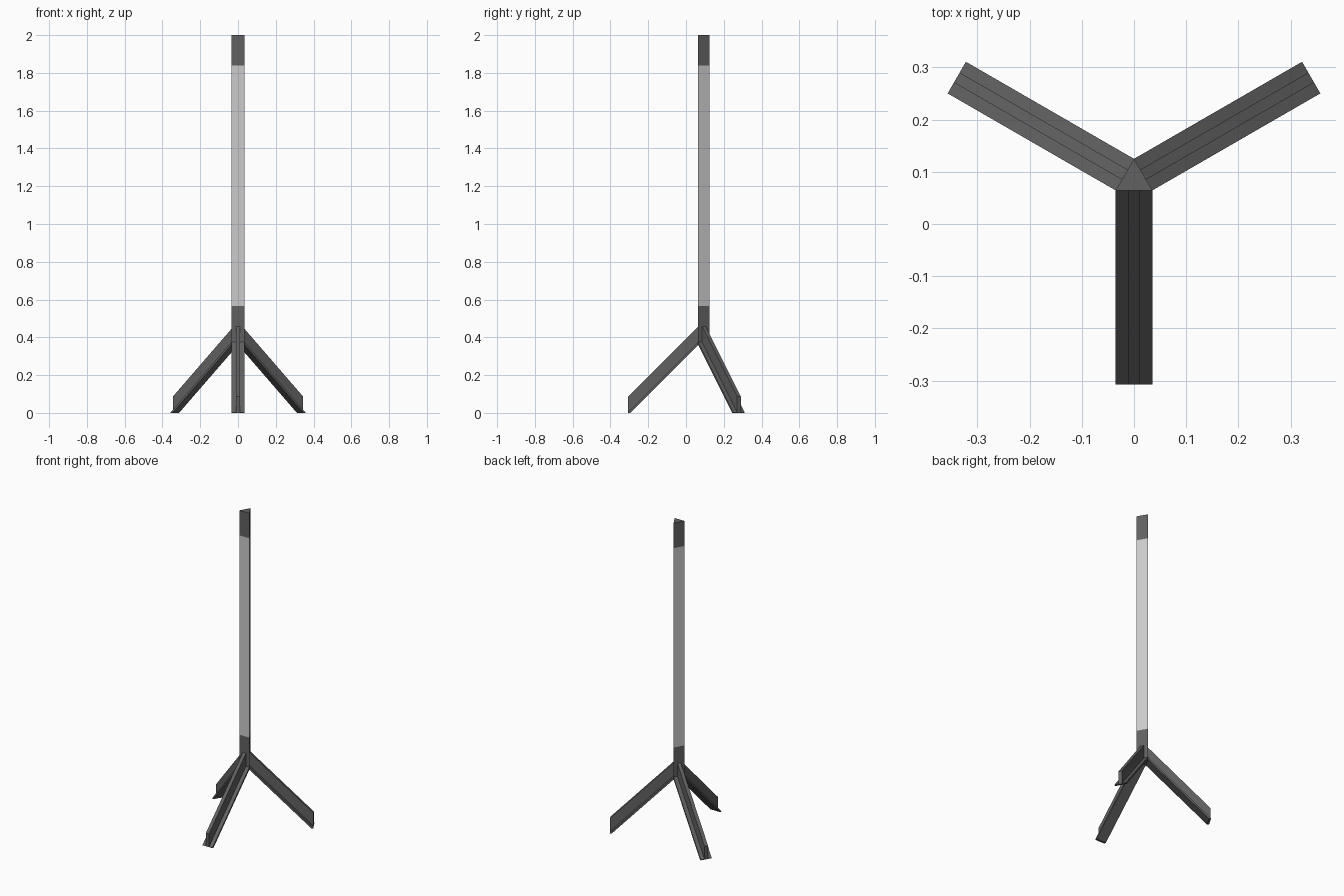
import bpy, bmesh, math
from mathutils import Matrix

if "Cube" in bpy.data.objects:
    bpy.data.objects.remove(bpy.data.objects["Cube"])

CY = 0.0845          # column axis in y
R = 0.0405           # circumradius of the triangular column
INR = R / 2          # distance from axis to each face


def material(name, rgba):
    m = bpy.data.materials.new(name)
    m.diffuse_color = rgba
    m.use_nodes = True
    m.node_tree.nodes["Principled BSDF"].inputs["Base Color"].default_value = m.diffuse_color
    return m


dark = material("dark_metal", (0.12, 0.12, 0.12, 1))
light = material("light_panel", (0.6, 0.6, 0.6, 0.7))


def prism(bm, ring0, ring1, caps=True):
    a = [bm.verts.new(p) for p in ring0]
    b = [bm.verts.new(p) for p in ring1]
    n = len(a)
    for i in range(n):
        j = (i + 1) % n
        bm.faces.new((a[i], a[j], b[j], b[i]))
    if caps:
        bm.faces.new(a[::-1])
        bm.faces.new(b)


def finish(bm, name, mat):
    bmesh.ops.recalc_face_normals(bm, faces=bm.faces[:])
    me = bpy.data.meshes.new(name)
    bm.to_mesh(me)
    bm.free()
    me.materials.append(mat)
    ob = bpy.data.objects.new(name, me)
    bpy.context.collection.objects.link(ob)


def column(name, z0, z1, mat, caps=True):
    angles = [math.pi / 2 + i * math.tau / 3 for i in range(3)]
    tri = [(R * math.cos(t), CY + R * math.sin(t)) for t in angles]
    bm = bmesh.new()
    prism(bm, [(x, y, z0) for x, y in tri], [(x, y, z1) for x, y in tri], caps)
    finish(bm, name, mat)


# Triangular column: base, long panel, cap
column("column_base", 0.36, 0.565, dark)
column("column_panel", 0.565, 1.84, light, caps=False)
column("column_cap", 1.84, 2.0, dark)


# Inverted-T leg section sheared down at 45 degrees, with vertical ends
def leg(name, angle):
    prof = [(-0.035, 0.36), (0.035, 0.36), (0.035, 0.375), (0.011, 0.375),
            (0.011, 0.458), (-0.011, 0.458), (-0.011, 0.375), (-0.035, 0.375)]
    run = 0.372
    bm = bmesh.new()
    prism(bm, [(x, -INR, z) for x, z in prof],
          [(x, -INR - run, z - run) for x, z in prof])
    # flat foot on the ground
    bmesh.ops.bisect_plane(bm, geom=bm.verts[:] + bm.edges[:] + bm.faces[:],
                           plane_co=(0, 0, 0), plane_no=(0, 0, -1), clear_outer=True)
    bmesh.ops.holes_fill(bm, edges=[e for e in bm.edges if e.is_boundary])
    bm.transform(Matrix.Translation((0, CY, 0)) @ Matrix.Rotation(angle, 4, 'Z'))
    finish(bm, name, dark)


for i, n in enumerate(("front_leg", "right_leg", "left_leg")):
    leg(n, i * math.tau / 3)
